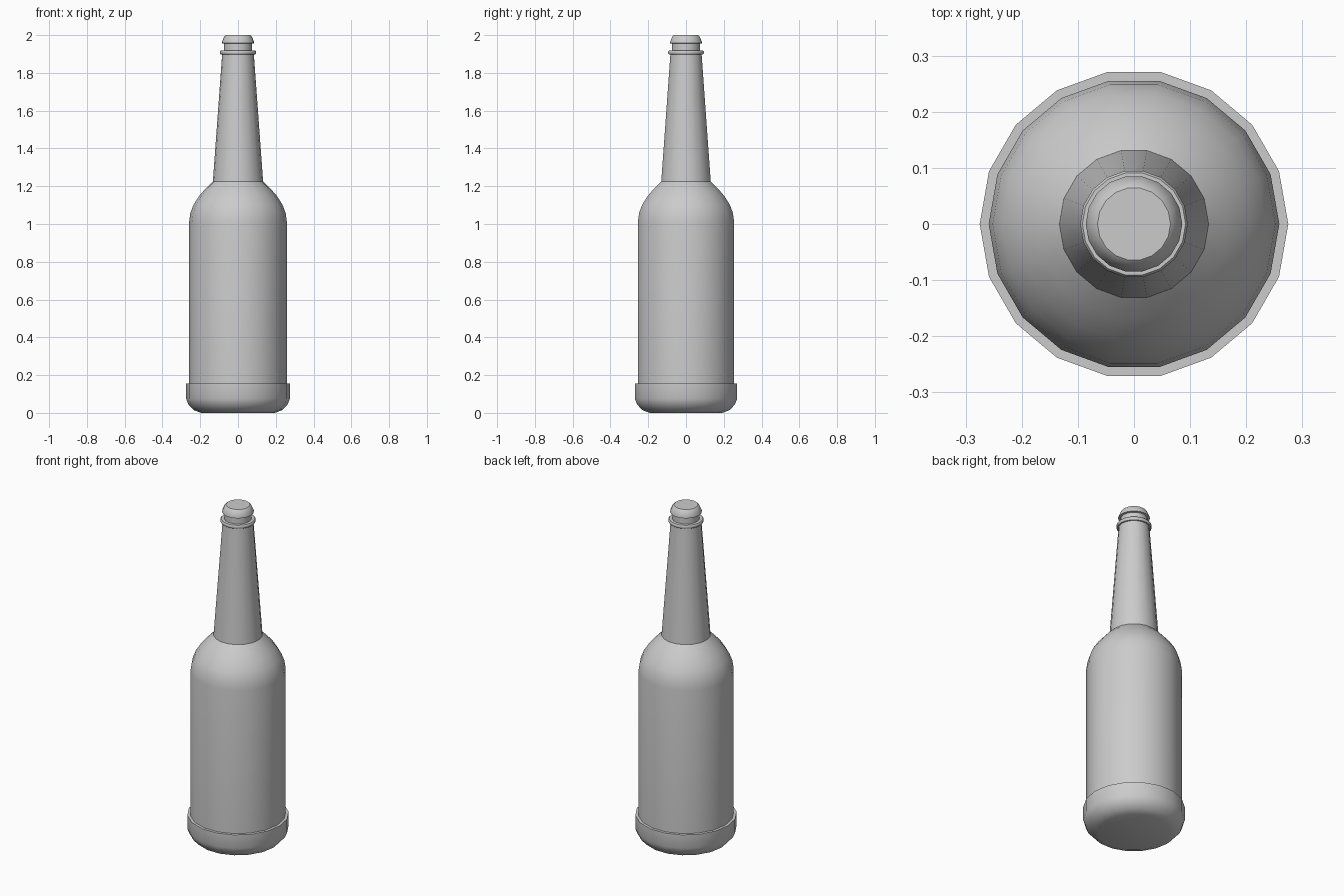
import bpy, bmesh, math

if "Cube" in bpy.data.objects:
    bpy.data.objects.remove(bpy.data.objects["Cube"])

SIDES = 18

def lathe(name, profile):
    """Revolve a closed-ended (radius, height) profile about z."""
    bm = bmesh.new()
    rings = [[bm.verts.new((r * math.cos(2 * math.pi * i / SIDES),
                            r * math.sin(2 * math.pi * i / SIDES), z))
              for i in range(SIDES)] for r, z in profile]
    for low, high in zip(rings, rings[1:]):
        for i in range(SIDES):
            j = (i + 1) % SIDES
            bm.faces.new((low[i], low[j], high[j], high[i]))
    bm.faces.new(rings[0][::-1])
    bm.faces.new(rings[-1])
    mesh = bpy.data.meshes.new(name)
    bm.to_mesh(mesh)
    bm.free()
    obj = bpy.data.objects.new(name, mesh)
    bpy.context.collection.objects.link(obj)
    bpy.ops.object.select_all(action='DESELECT')
    obj.select_set(True)
    bpy.context.view_layer.objects.active = obj
    bpy.ops.object.shade_smooth_by_angle(angle=math.radians(40))
    return obj

# One continuous bottle skin: foot, body, shoulder, neck, collar and lip
foot = [(0.195, 0), (0.235, 0.015), (0.263, 0.045), (0.275, 0.075), (0.275, 0.155)]
body = [(0.259, 0.155), (0.259, 1.01)]
shoulder = [(0.252, 1.06), (0.235, 1.103), (0.207, 1.147), (0.17, 1.19), (0.133, 1.225)]
neck = [(0.084, 1.898)]
collar = [(0.092, 1.898), (0.096, 1.903), (0.096, 1.913), (0.092, 1.918), (0.074, 1.918)]
lip = [(0.074, 1.955), (0.086, 1.957), (0.086, 1.963), (0.073, 1.993), (0.065, 2.0)]
lathe("bottle", foot + body + shoulder + neck + collar + lip)
